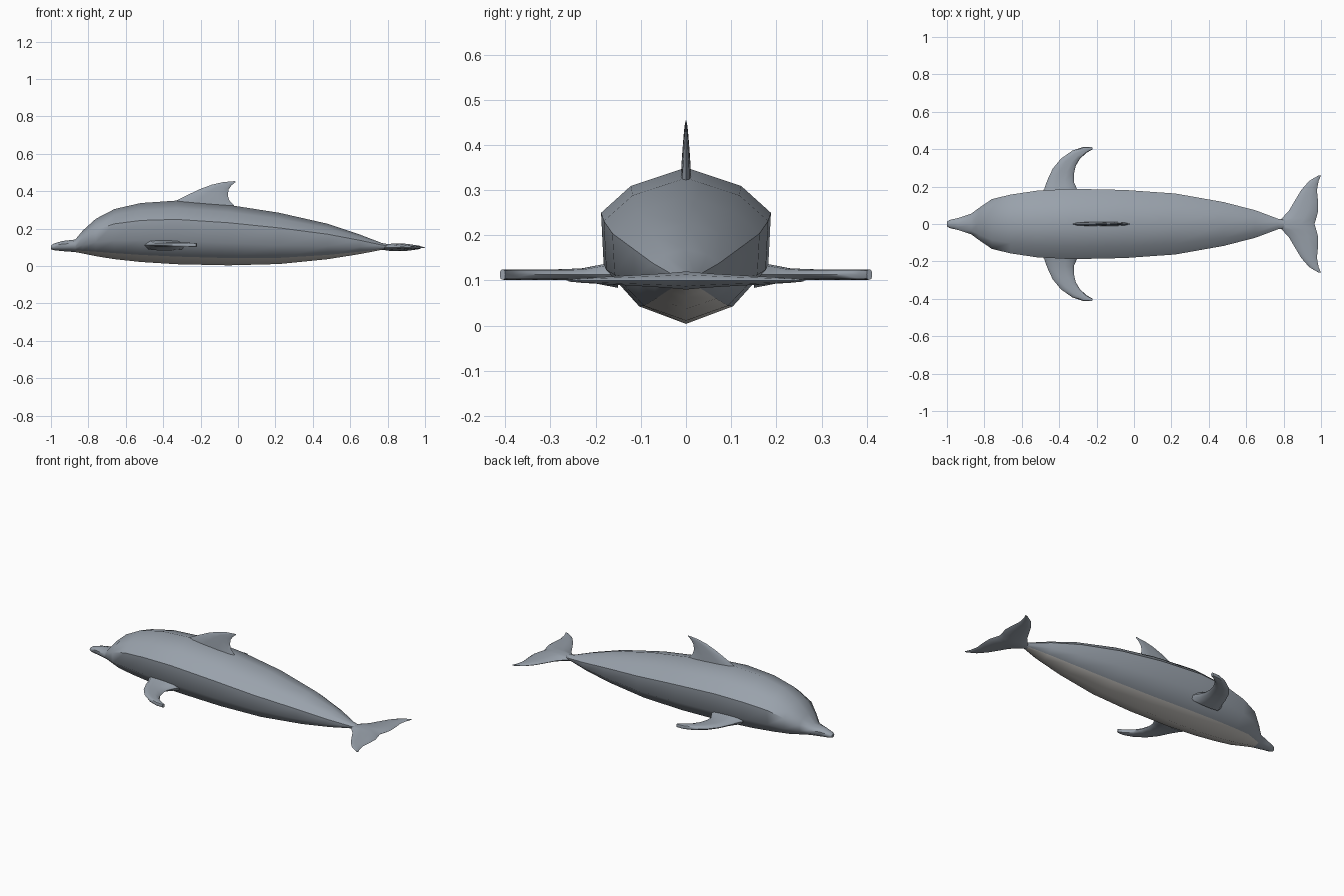
import bpy
import bmesh
from math import cos, sin, pi, radians
from mathutils import Vector

cube = bpy.data.objects.get("Cube")
if cube:
    bpy.data.objects.remove(cube, do_unlink=True)


def material(name, rgb):
    m = bpy.data.materials.new(name)
    m.use_nodes = True
    m.diffuse_color = (*rgb, 1)
    m.node_tree.nodes["Principled BSDF"].inputs["Base Color"].default_value = (*rgb, 1)
    return m


skin = material("slate_grey_skin", (0.32, 0.36, 0.41))
pale = material("pale_belly", (0.62, 0.60, 0.57))


def loft(name, rings, cap_start=True, smooth=50):
    """Join closed rings of points into a skin."""
    bm = bmesh.new()
    loops = [[bm.verts.new(p) for p in ring] for ring in rings]
    n = len(loops[0])
    for a, b in zip(loops, loops[1:]):
        for i in range(n):
            j = (i + 1) % n
            bm.faces.new((a[i], a[j], b[j], b[i]))
    if cap_start:
        bm.faces.new(loops[0])
    bm.faces.new(loops[-1])
    bmesh.ops.recalc_face_normals(bm, faces=bm.faces)
    mesh = bpy.data.meshes.new(name)
    bm.to_mesh(mesh)
    bm.free()
    obj = bpy.data.objects.new(name, mesh)
    bpy.context.collection.objects.link(obj)
    mesh.materials.append(skin)
    bpy.ops.object.select_all(action="DESELECT")
    obj.select_set(True)
    bpy.context.view_layer.objects.active = obj
    bpy.ops.object.shade_smooth_by_angle(angle=radians(smooth))
    return obj


def blade_ring(lead, trail, thick, normal, blunt, n=10):
    """Lens or rounded section between a leading and a trailing point."""
    lead, trail, normal = Vector(lead), Vector(trail), Vector(normal)
    mid, half = (lead + trail) / 2, (lead - trail) / 2
    ring = []
    for i in range(n):
        a = 2 * pi * i / n
        s = sin(a)
        rise = (abs(s) ** blunt) * (1 if s >= 0 else -1)
        ring.append(mid + half * cos(a) + normal * rise * thick / 2)
    return ring


def mirror_y(obj):
    mod = obj.modifiers.new("other_side", "MIRROR")
    mod.use_axis = (False, True, False)


# Body: ten-sided section scaled along the length
half_section = [(0, 1), (0.65, 0.76), (1, 0.41), (0.97, -0.26), (0.57, -0.76), (0, -1)]
section = half_section + [(-y, z) for y, z in half_section[-2:0:-1]]
# x, top, bottom, half width
stations = [
    (-1.0, 0.11, 0.09, 0.012), (-0.985, 0.12, 0.085, 0.022),
    (-0.94, 0.134, 0.08, 0.032), (-0.87, 0.142, 0.075, 0.055),
    (-0.83, 0.19, 0.067, 0.085), (-0.76, 0.253, 0.053, 0.133),
    (-0.66, 0.305, 0.037, 0.157), (-0.52, 0.337, 0.022, 0.178),
    (-0.33, 0.35, 0.01, 0.188), (-0.05, 0.327, 0.004, 0.182),
    (0.22, 0.285, 0.011, 0.163), (0.48, 0.226, 0.037, 0.117),
    (0.65, 0.169, 0.064, 0.073), (0.77, 0.123, 0.087, 0.028),
    (0.82, 0.114, 0.09, 0.02),
]
body = loft("body", [
    [(x, y * w, (top + low) / 2 + z * (top - low) / 2) for y, z in section]
    for x, top, low, w in stations])

# Pale underside: the lowest face on either side of the keel
body.data.materials.append(pale)
for f in body.data.polygons:
    if len(f.vertices) == 4 and f.index % 10 in (4, 5) and -0.9 < f.center.x < 0.76:
        f.material_index = 1

# Dorsal fin: lead x, z, trail x, z, thickness
dorsal = [
    (-0.35, 0.325, -0.01, 0.31, 0.024), (-0.33, 0.35, -0.025, 0.328, 0.022),
    (-0.27, 0.38, -0.046, 0.35, 0.019), (-0.2, 0.413, -0.055, 0.38, 0.014),
    (-0.14, 0.435, -0.05, 0.41, 0.01), (-0.08, 0.449, -0.035, 0.432, 0.006),
    (-0.018, 0.454, -0.012, 0.45, 0.002),
]
loft("dorsal_fin", [
    blade_ring((a, 0, b), (c, 0, d), t, (0, 1, 0), 0.6) for a, b, c, d, t in dorsal])

# Flippers: lead x, y, trail x, y, thickness
flipper = [
    (-0.5, 0.15, -0.28, 0.15, 0.06), (-0.48, 0.188, -0.305, 0.188, 0.045),
    (-0.463, 0.235, -0.322, 0.225, 0.028), (-0.435, 0.295, -0.322, 0.265, 0.024),
    (-0.39, 0.35, -0.312, 0.31, 0.024), (-0.33, 0.392, -0.288, 0.35, 0.024),
    (-0.27, 0.412, -0.252, 0.382, 0.024), (-0.225, 0.412, -0.22, 0.4, 0.022),
]
mirror_y(loft("flippers", [
    blade_ring((a, b, 0.113), (c, d, 0.113), t, (0, 0, 1), 0.4) for a, b, c, d, t in flipper]))

# Tail flukes: span y, lead x, trail x, thickness
fluke = [
    (0, 0.75, 0.965, 0.042), (0.03, 0.79, 0.974, 0.036), (0.07, 0.828, 0.985, 0.03),
    (0.12, 0.857, 0.984, 0.024), (0.18, 0.893, 0.978, 0.017),
    (0.23, 0.936, 0.987, 0.011), (0.26, 0.987, 1.0, 0.005),
]
mirror_y(loft("tail_flukes", [
    blade_ring((a, y, 0.1), (b, y, 0.1), t, (0, 0, 1), 0.9) for y, a, b, t in fluke],
    cap_start=False))
